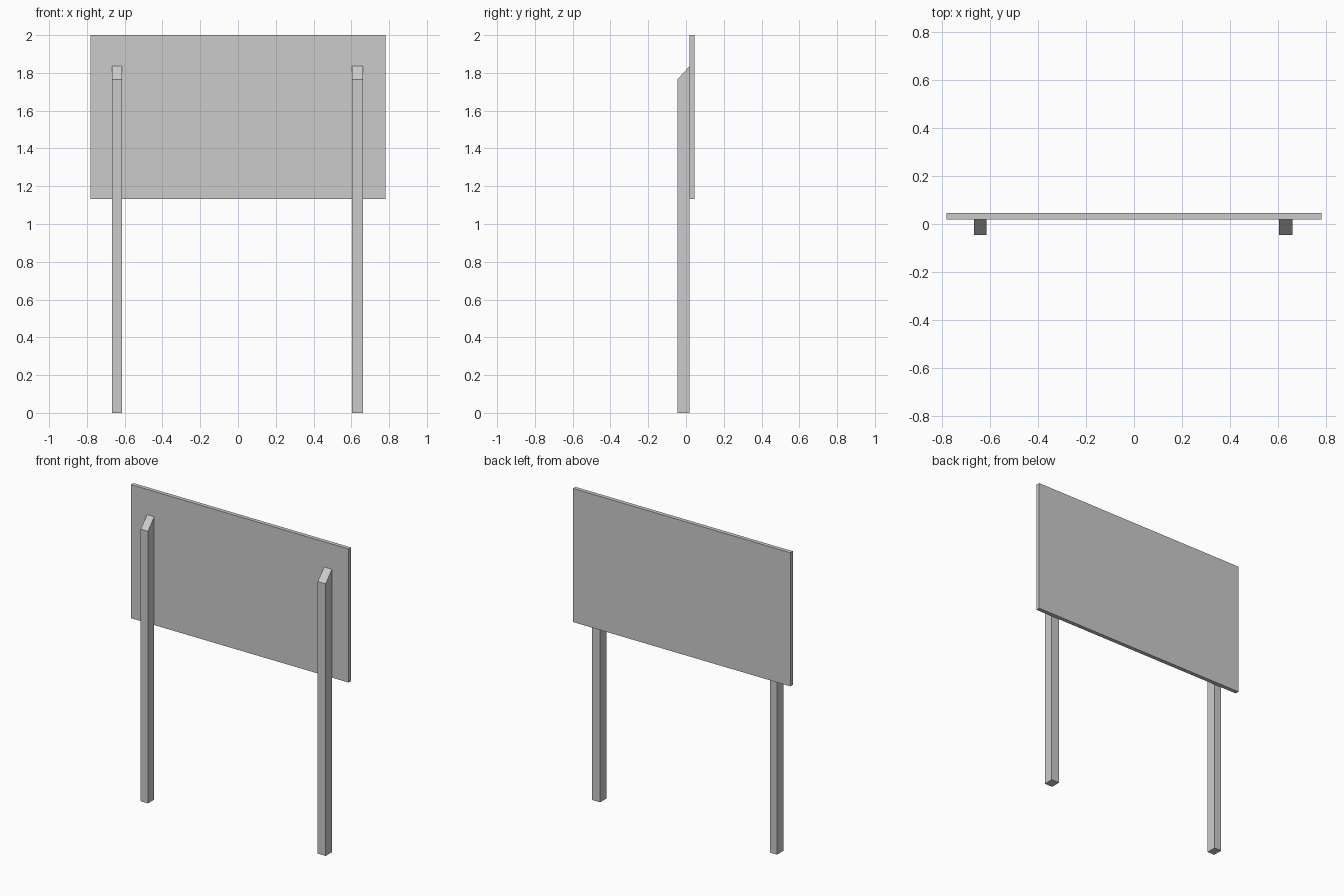
import bpy

if "Cube" in bpy.data.objects:
    bpy.data.objects.remove(bpy.data.objects["Cube"])


def prism(name, profile, x0, x1):
    """Extrude a (y, z) profile from x0 to x1."""
    n = len(profile)
    verts = [(x, y, z) for x in (x0, x1) for y, z in profile]
    faces = [tuple(reversed(range(n))), tuple(range(n, 2 * n))]
    faces += [(i, (i + 1) % n, n + (i + 1) % n, n + i) for i in range(n)]
    mesh = bpy.data.meshes.new(name)
    mesh.from_pydata(verts, [], faces)
    mesh.update()
    obj = bpy.data.objects.new(name, mesh)
    bpy.context.collection.objects.link(obj)
    return obj


FRONT, JOINT, BACK = -0.045, 0.019, 0.045

# Sign board
prism("board", [(JOINT, 1.133), (BACK, 1.133), (BACK, 2.0), (JOINT, 2.0)],
      -0.781, 0.781)

# Posts with slanted tops
post_profile = [(FRONT, 0), (JOINT, 0), (JOINT, 1.836), (FRONT, 1.766)]
for name, x0, x1 in (("left_post", -0.667, -0.615),
                     ("right_post", 0.604, 0.661)):
    prism(name, post_profile, x0, x1)
